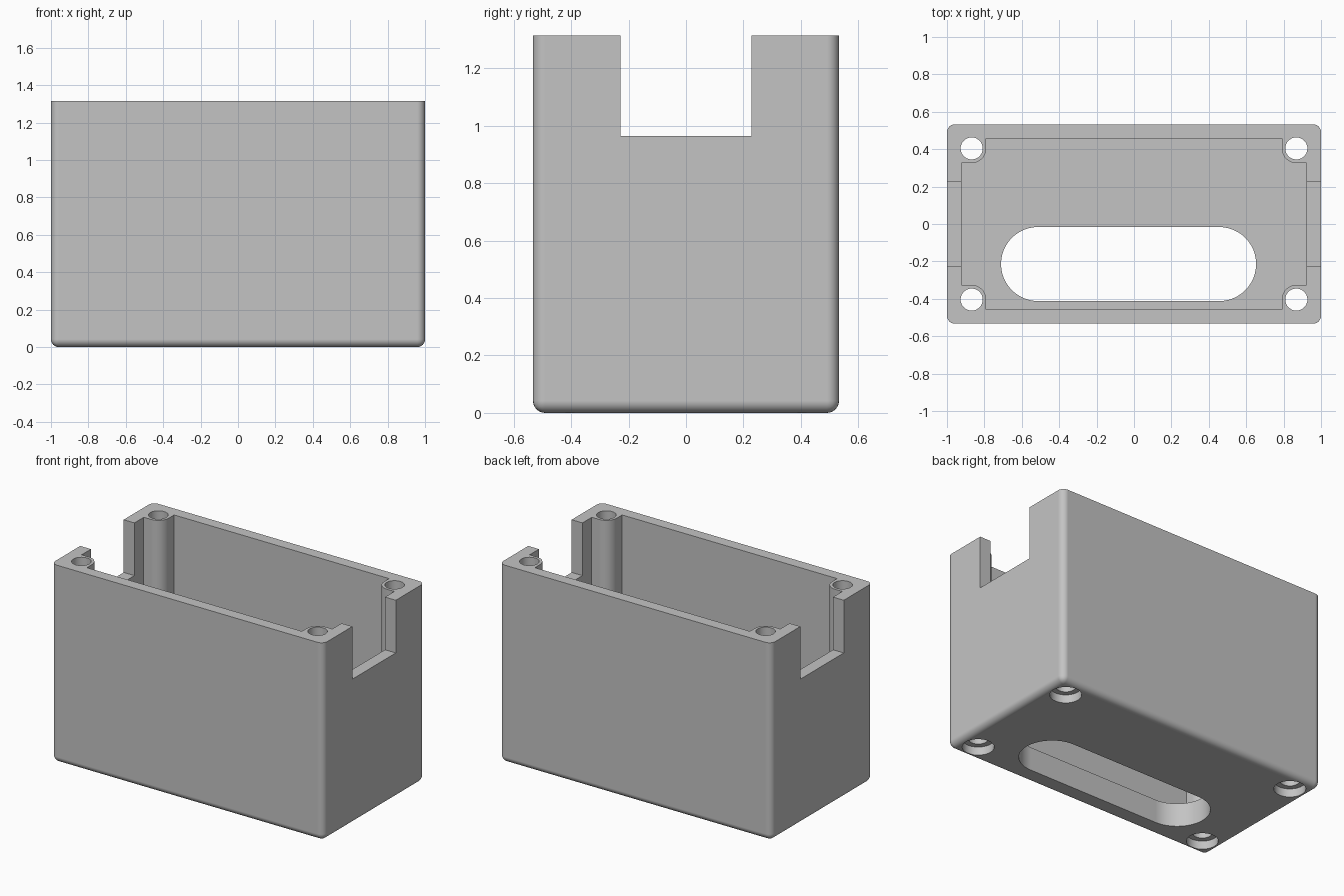
import bpy, bmesh
from math import sin, cos, pi, radians

cube = bpy.data.objects.get("Cube")
if cube:
    bpy.data.objects.remove(cube, do_unlink=True)

HALF_X, HALF_Y, HEIGHT = 1.0, 0.533, 1.315
INNER_X, INNER_Y, FLOOR = 0.921, 0.458, 0.155
HOLE_X, HOLE_Y, POST_R = 0.868, 0.404, 0.078
ABOVE = HEIGHT + 0.2

grey = bpy.data.materials.new("plain grey")
grey.use_nodes = True
grey.diffuse_color = (0.55, 0.55, 0.55, 1)
grey.node_tree.nodes["Principled BSDF"].inputs["Base Color"].default_value = grey.diffuse_color


def add_object(name, bm):
    bmesh.ops.recalc_face_normals(bm, faces=bm.faces)
    mesh = bpy.data.meshes.new(name)
    bm.to_mesh(mesh)
    bm.free()
    mesh.materials.append(grey)
    obj = bpy.data.objects.new(name, mesh)
    bpy.context.collection.objects.link(obj)
    return obj


def prism(name, outline, z0, z1):
    bm = bmesh.new()
    base = bm.faces.new([bm.verts.new((x, y, z0)) for x, y in outline])
    top = bmesh.ops.extrude_face_region(bm, geom=[base])["geom"]
    bmesh.ops.translate(bm, vec=(0, 0, z1 - z0),
                        verts=[v for v in top if isinstance(v, bmesh.types.BMVert)])
    return add_object(name, bm)


def arc(cx, cy, r, start, end, steps):
    angles = [radians(start + (end - start) * i / steps) for i in range(steps + 1)]
    return [(cx + r * cos(a), cy + r * sin(a)) for a in angles]


def rectangle(x, y):
    return [(-x, -y), (x, -y), (x, y), (-x, y)]


def circle(cx, cy, r):
    return arc(cx, cy, r, 0, 360, 40)[:-1]


# Outer block, rounded everywhere except the open top rim
body = prism("enclosure_body", rectangle(HALF_X, HALF_Y), 0, HEIGHT)
bm = bmesh.new()
bm.from_mesh(body.data)
rounded = [e for e in bm.edges if min(v.co.z for v in e.verts) < 0.01]
bmesh.ops.bevel(bm, geom=rounded, offset=0.042, segments=6, profile=0.5, affect='EDGES')
bm.to_mesh(body.data)
bm.free()

# Cavity outline leaves a rounded screw post in each corner
corner = [(INNER_X, HOLE_Y - POST_R)]
corner += arc(HOLE_X, HOLE_Y, POST_R, 270, 180, 10)
corner += [(HOLE_X - POST_R, INNER_Y)]
cavity = []
for sx, sy in ((1, 1), (-1, 1), (-1, -1), (1, -1)):
    points = [(x * sx, y * sy) for x, y in corner]
    cavity += points if sx * sy > 0 else points[::-1]

# Floor slot, off centre towards the front
slot = arc(0.455, -0.214, 0.198, -90, 90, 24) + arc(-0.513, -0.214, 0.198, 90, 270, 24)

cutters = [
    prism("cavity_cutter", cavity, FLOOR, ABOVE),
    prism("slot_cutter", slot, -0.1, FLOOR + 0.1),
    prism("side_notch_cutter", rectangle(HALF_X + 0.2, 0.228), 0.965, ABOVE),
]

# Screw holes with counterbores underneath
for sx in (-1, 1):
    for sy in (-1, 1):
        x, y = sx * HOLE_X, sy * HOLE_Y
        cutters.append(prism("screw_hole_cutter", circle(x, y, 0.059), -0.1, ABOVE))
        cutters.append(prism("counterbore_cutter", circle(x, y, 0.095), -0.1, 0.055))

bpy.ops.object.select_all(action='DESELECT')
bpy.context.view_layer.objects.active = body
body.select_set(True)
for cutter in cutters:
    cutter.hide_render = True
    cut = body.modifiers.new("cut", 'BOOLEAN')
    cut.operation = 'DIFFERENCE'
    cut.solver = 'EXACT'
    cut.object = cutter
    bpy.ops.object.modifier_apply(modifier=cut.name)
    bpy.data.objects.remove(cutter, do_unlink=True)

# Smooth rounds with flat walls
bpy.ops.object.shade_smooth_by_angle(angle=radians(30))
normals = body.modifiers.new("flat walls", 'WEIGHTED_NORMAL')
normals.keep_sharp = True
normals.weight = 100
